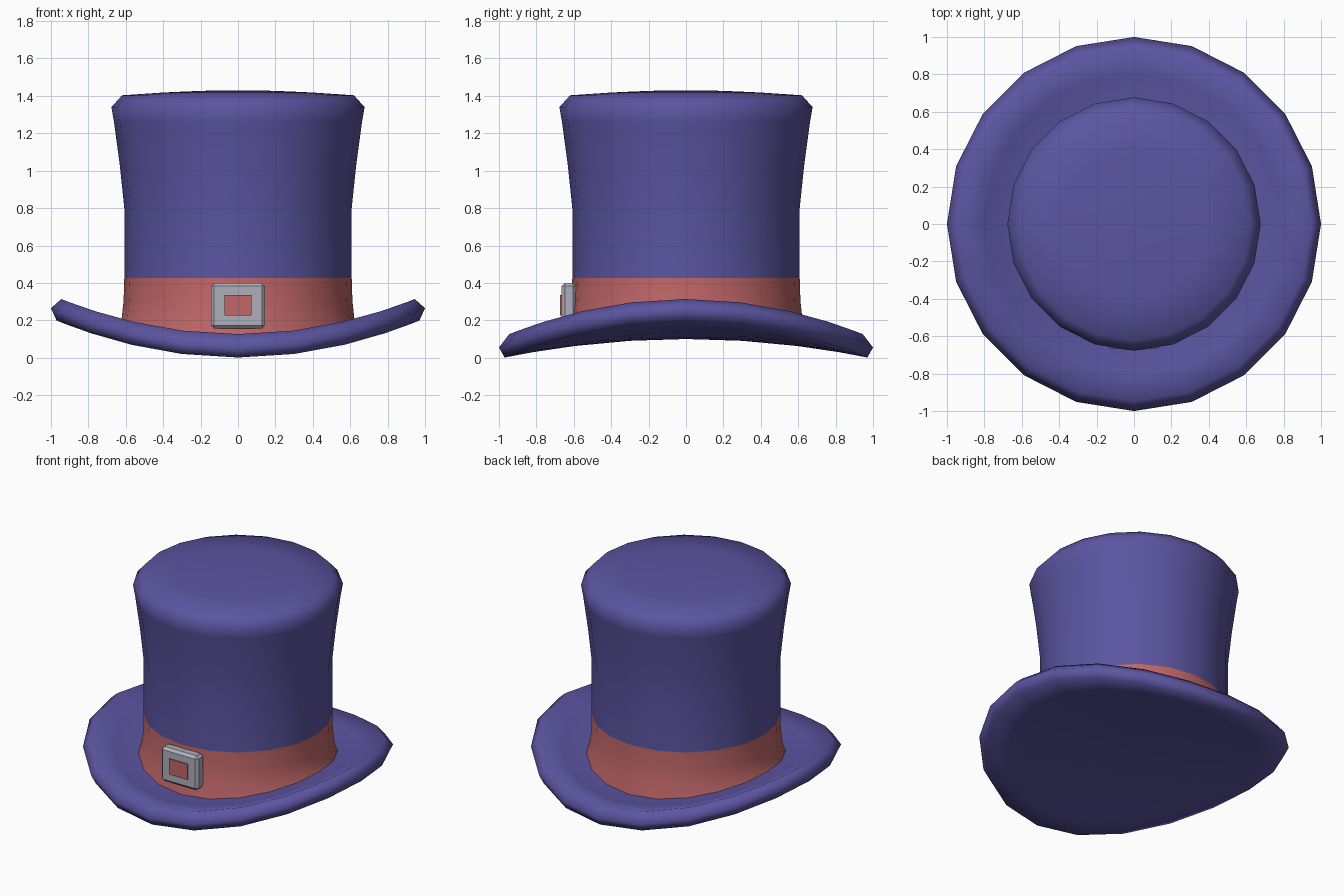
import bpy
import bmesh
from math import cos, sin, pi

SIDES = 20
BEND = 0.105  # how far the brim rises at the sides and dips front and back

if "Cube" in bpy.data.objects:
    bpy.data.objects.remove(bpy.data.objects["Cube"])


def make_material(name, color):
    mat = bpy.data.materials.new(name)
    mat.use_nodes = True
    mat.diffuse_color = (*color, 1)
    bsdf = mat.node_tree.nodes["Principled BSDF"]
    bsdf.inputs["Base Color"].default_value = (*color, 1)
    bsdf.inputs["Roughness"].default_value = 0.8
    return mat


purple = make_material("purple felt", (0.105, 0.09, 0.355))
red = make_material("red ribbon", (0.53, 0.135, 0.14))
silver = make_material("silver metal", (0.43, 0.43, 0.5))


def add_object(name, bm, mats):
    bmesh.ops.recalc_face_normals(bm, faces=bm.faces)
    mesh = bpy.data.meshes.new(name)
    bm.to_mesh(mesh)
    bm.free()
    for mat in mats:
        mesh.materials.append(mat)
    obj = bpy.data.objects.new(name, mesh)
    bpy.context.collection.objects.link(obj)
    return obj


def lathe(name, profile, mats, bend):
    """Spin (radius, height) points; bend(r, z) gives the saddle strength."""
    bm = bmesh.new()
    rings = []
    for r, z in profile:
        if r == 0:
            rings.append([bm.verts.new((0, 0, z))] * SIDES)
            continue
        ring = []
        for i in range(SIDES):
            a = 2 * pi * i / SIDES
            lift = bend(r, z) * r * r * cos(2 * a)
            ring.append(bm.verts.new((r * cos(a), r * sin(a), z + lift)))
        rings.append(ring)
    for low, high in zip(rings, rings[1:]):
        for i in range(SIDES):
            j = (i + 1) % SIDES
            corners = dict.fromkeys((low[i], low[j], high[j], high[i]))
            bm.faces.new(list(corners))
    obj = add_object(name, bm, mats)
    obj.data.shade_smooth()
    return obj


# Saddle-shaped brim with a raised, rounded lip and a closed underside
lathe("brim", [(0, 0.1), (0.3, 0.1), (0.6, 0.1), (0.82, 0.1), (0.97, 0.1),
               (1.0, 0.16), (0.945, 0.22), (0.8, 0.17), (0.66, 0.135),
               (0.56, 0.125)],
      [purple], lambda r, z: BEND)

# Crown with the ribbon as its lowest faces; the foot follows the brim
crown = lathe("crown_and_ribbon",
              [(0.645, 0.125), (0.622, 0.21), (0.612, 0.3), (0.608, 0.425),
               (0.608, 0.8), (0.632, 1.03), (0.663, 1.26), (0.677, 1.34),
               (0.62, 1.403), (0.4, 1.418), (0.2, 1.427), (0, 1.43)],
              [purple, red], lambda r, z: BEND if z < 0.2 else 0)
for face in crown.data.polygons:
    face.material_index = 1 if face.center.z < 0.42 else 0


def box(name, size, center, mat, bevel):
    bm = bmesh.new()
    bmesh.ops.create_cube(bm, size=1)
    bmesh.ops.scale(bm, vec=size, verts=bm.verts)
    bmesh.ops.translate(bm, vec=center, verts=bm.verts)
    if bevel:
        bmesh.ops.bevel(bm, geom=bm.edges[:], offset=bevel, segments=1,
                        affect='EDGES')
    return add_object(name, bm, [mat])


# Buckle on the front of the ribbon
box("buckle_frame", (0.29, 0.08, 0.245), (0, -0.625, 0.278), silver, 0.018)
box("buckle_center", (0.145, 0.04, 0.11), (0, -0.654, 0.28), red, 0)
